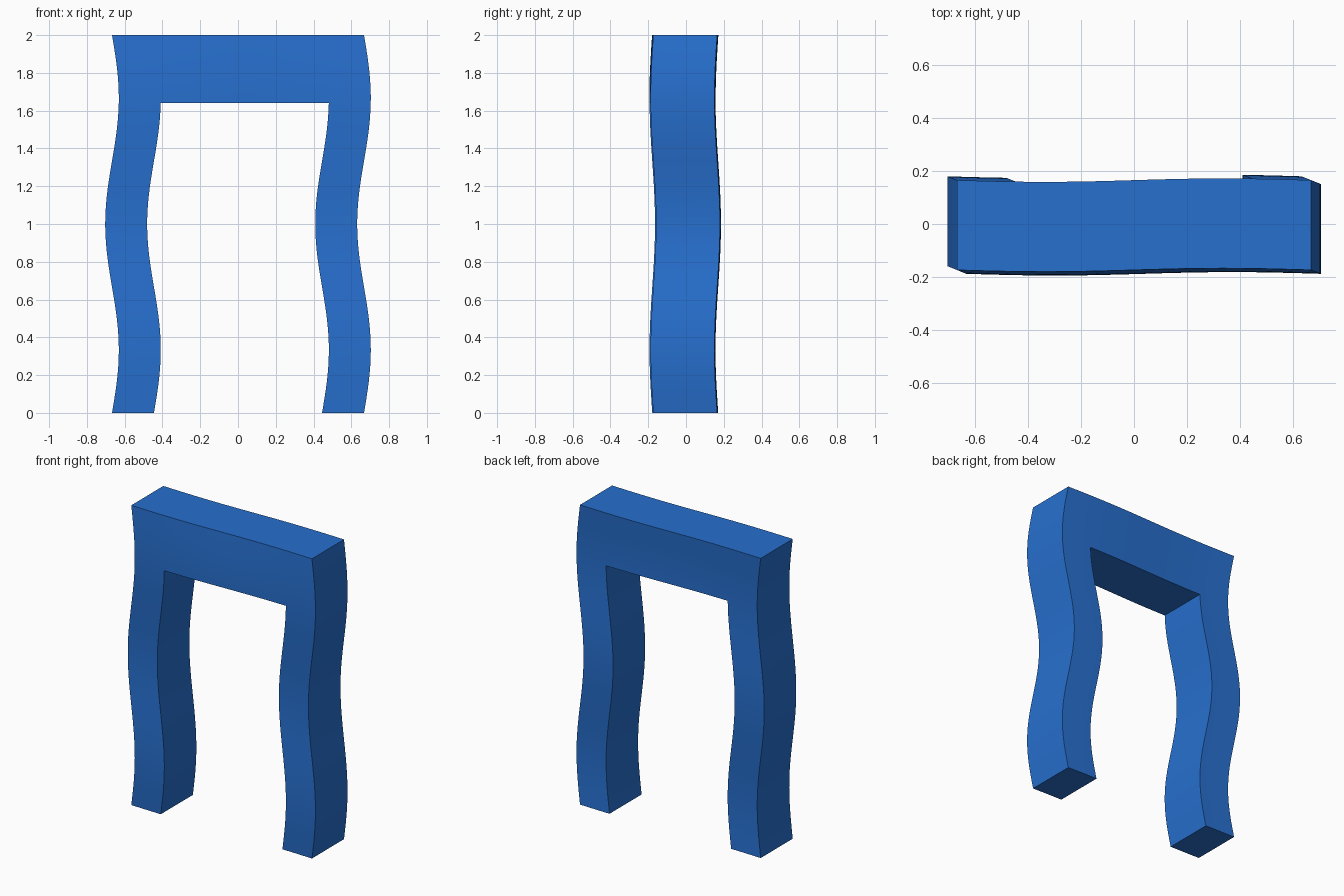
import bpy, bmesh
from math import sin, pi, radians

if "Cube" in bpy.data.objects:
    bpy.data.objects.remove(bpy.data.objects["Cube"])

LEG_OUT, LEG_IN, HALF_D, BEAM_Z, TOP = 0.667, 0.445, 0.169, 1.64, 2.0


def span(a, b, n):
    return [a + (b - a) * i / n for i in range(n)]


# cut lines of the front face: leg, opening, leg / legs, lintel
xs = span(-LEG_OUT, -LEG_IN, 4) + span(-LEG_IN, LEG_IN, 16) + span(LEG_IN, LEG_OUT, 4) + [LEG_OUT]
zs = span(0, BEAM_Z, 40) + span(BEAM_Z, TOP, 9) + [TOP]

# flat front face with the doorway left open
bm = bmesh.new()
grid = [[bm.verts.new((x, -HALF_D, z)) for z in zs] for x in xs]
for i in range(len(xs) - 1):
    for k in range(len(zs) - 1):
        if 4 <= i < 20 and k < 40:
            continue
        bm.faces.new((grid[i][k], grid[i + 1][k], grid[i + 1][k + 1], grid[i][k + 1]))
bmesh.ops.delete(bm, geom=[v for v in bm.verts if not v.link_faces], context='VERTS')

# give it depth
ext = bmesh.ops.extrude_face_region(bm, geom=bm.faces[:], use_keep_orig=True)
new_verts = [g for g in ext['geom'] if isinstance(g, bmesh.types.BMVert)]
bmesh.ops.translate(bm, verts=new_verts, vec=(0, 2 * HALF_D, 0))

# wavy distortion
for v in bm.verts:
    x, y, z = v.co
    wave = sin(1.5 * pi * z)
    v.co.x = x + 0.036 * wave
    v.co.y = y - 0.004 - 0.0145 * wave + 0.0065 * sin(1.5 * pi * x)
bmesh.ops.recalc_face_normals(bm, faces=bm.faces[:])

mesh = bpy.data.meshes.new("wavy_door_frame")
bm.to_mesh(mesh)
bm.free()
frame = bpy.data.objects.new("wavy_door_frame", mesh)
bpy.context.collection.objects.link(frame)

# blue paint
blue = bpy.data.materials.new("blue_paint")
blue.diffuse_color = (0.02, 0.16, 0.62, 1)
blue.use_nodes = True
blue.node_tree.nodes["Principled BSDF"].inputs["Base Color"].default_value = blue.diffuse_color
mesh.materials.append(blue)

# smooth waves, sharp box edges
bpy.context.view_layer.objects.active = frame
frame.select_set(True)
bpy.ops.object.shade_smooth_by_angle(angle=radians(30))
